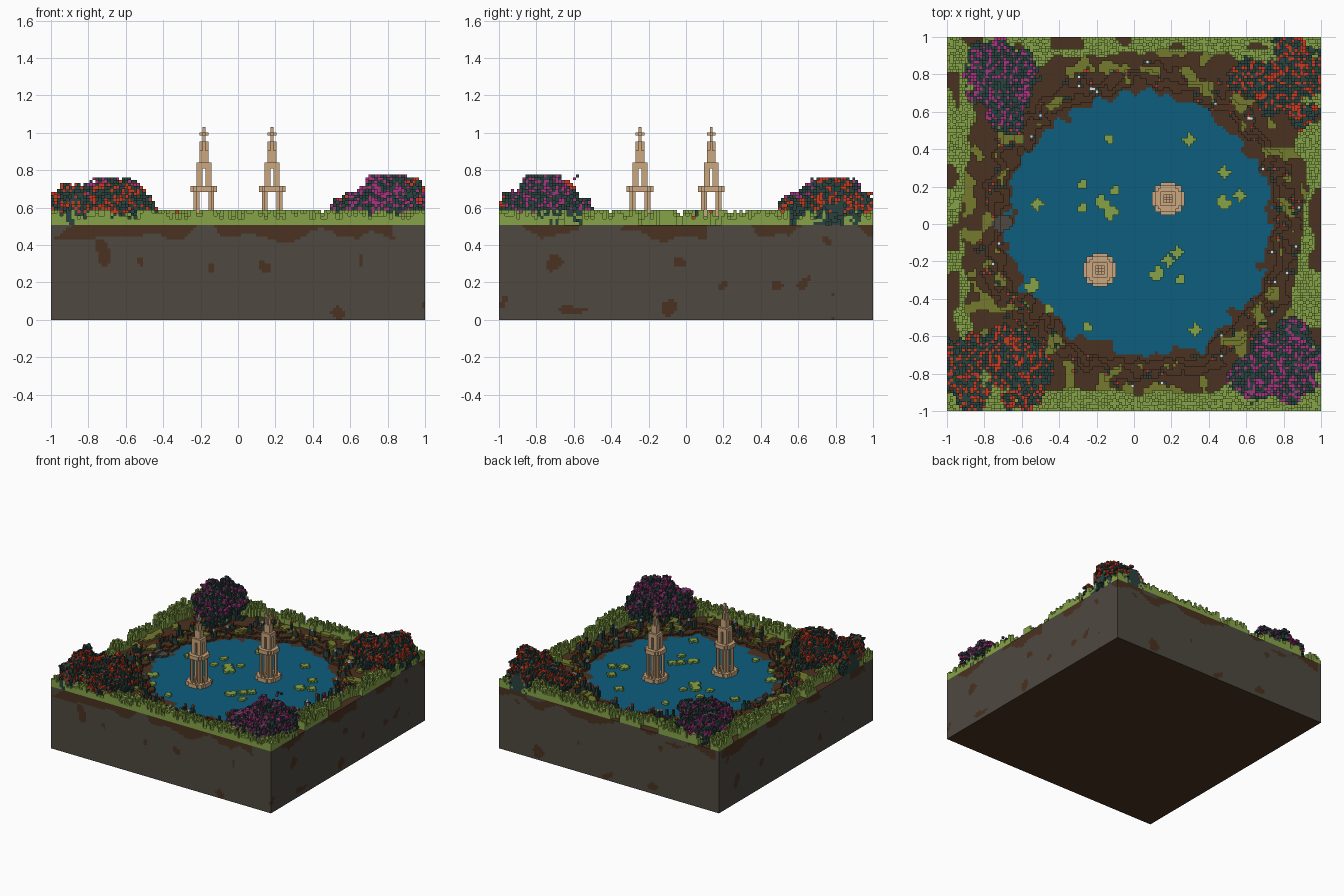
import bpy
import math
import random
from mathutils import Vector, noise

if "Cube" in bpy.data.objects:
    bpy.data.objects.remove(bpy.data.objects["Cube"], do_unlink=True)

random.seed(7)
N = 126                # cubes along each side
S = 2 / N              # cube size
GROUND, WATER = 32, 29  # top layers of the ground and of the lake

# ---------- materials ----------
COLOURS = {
    "stone": "4E4940", "dirt": "4A3221", "water": "0D5D7D", "grass": "86A448",
    "moss": "767A2E", "foliage": "29423F", "red_petal": "CC3A1E",
    "magenta_petal": "A8327E", "sandstone": "CBA77E", "white_petal": "F0EEE8",
}


def linear(h):
    v = [int(h[i:i + 2], 16) / 255 for i in (0, 2, 4)]
    return [c / 12.92 if c <= 0.04045 else ((c + 0.055) / 1.055) ** 2.4 for c in v] + [1]


MATS = {}
for name, code in COLOURS.items():
    m = bpy.data.materials.new(name)
    m.use_nodes = True
    m.diffuse_color = linear(code)
    bsdf = m.node_tree.nodes["Principled BSDF"]
    bsdf.inputs["Base Color"].default_value = linear(code)
    bsdf.inputs["Roughness"].default_value = 0.9
    MATS[name] = m


# ---------- helpers ----------
def nz(x, y, z=0.0, f=1.0):
    return noise.noise(Vector((x * f + 11.3, y * f - 4.7, z * f + 2.1)))


def pos(i):
    return (i + 0.5) * S - 1


def cell(x):
    return int((x + 1) / S)


def inside(i, j):
    return 0 <= i < N and 0 <= j < N


height = {}   # ground height of each column
filled = {}   # every cube above the ground


def solid(c):
    return c in filled or (0 <= c[2] < height.get(c[:2], 0))


def build(name, cells, face_rule=None):
    """Make the outer faces of a set of cubes, joining equal neighbours into strips."""
    verts, faces, mats = [], [], []
    for axis in range(3):
        run = (axis + 1) % 3 if axis != 2 else 0
        side = 3 - axis - run
        for sign in (-1, 1):
            shown = {}
            for c, mat in cells.items():
                n = list(c)
                n[axis] += sign
                if not solid(tuple(n)):
                    shown[c] = face_rule(c, axis, sign) if face_rule else mat

            def step(c, d):
                n = list(c)
                n[run] += d
                return tuple(n)
            for c, mat in shown.items():
                if shown.get(step(c, -1)) == mat:
                    continue
                length = 1
                while shown.get(step(c, length)) == mat:
                    length += 1
                quad = []
                for u, v in ((0, 0), (length, 0), (length, 1), (0, 1)):
                    p = list(c)
                    p[axis] += sign > 0
                    p[run] += u
                    p[side] += v
                    quad.append((p[0] * S - 1, p[1] * S - 1, p[2] * S))
                even = (run - axis) % 3 == 1
                if even != (sign > 0):
                    quad.reverse()
                faces.append(range(len(verts), len(verts) + 4))
                verts += quad
                mats.append(mat)
    mesh = bpy.data.meshes.new(name)
    mesh.from_pydata(verts, [], faces)
    slots = sorted(set(mats))
    for s in slots:
        mesh.materials.append(MATS[s])
    mesh.polygons.foreach_set("material_index", [slots.index(m) for m in mats])
    mesh.update()
    bpy.context.collection.objects.link(bpy.data.objects.new(name, mesh))


parts = {}


def put(part, c, mat):
    if inside(c[0], c[1]) and not solid(c):
        filled[c] = mat
        parts.setdefault(part, {})[c] = mat


# ---------- ground heights, lake, moss and grass ----------
shore = {}
for i in range(N):
    for j in range(N):
        x, y = pos(i), pos(j)
        a = math.atan2(y, x - 0.03)
        edge = 0.70 + 0.05 * nz(math.cos(a), math.sin(a), 0, 2.5) + 0.07 * nz(x, y, 0, 14)
        t = math.hypot(x - 0.03, y) - edge
        shore[i, j] = t
        if t < 0:
            height[i, j] = WATER - 1
        else:
            height[i, j] = min(GROUND, WATER + int(t / 0.05 + 0.8 * nz(x, y, 3, 9) + 0.3))
        if i in (0, N - 1) or j in (0, N - 1):
            height[i, j] = GROUND

for (i, j), t in shore.items():
    x, y = pos(i), pos(j)
    h = height[i, j]
    border = (x ** 4 + y ** 4) ** 0.25 + 0.09 * nz(x, y, 5, 6)
    rim = max(abs(x), abs(y))
    bare = rim > 0.94 and nz(x, y, 9, 5) > 0.12 and y > -0.9
    if t < 0:
        put("water", (i, j, WATER - 1), "water")
    elif border > 0.905:
        if not bare:
            for k in range(random.choice((2, 3, 4, 5))):
                put("grass", (i, j, h + k), "grass")
    elif math.hypot(x + 0.7, y) < 0.055:
        put("shore_stones", (i, j, h), "stone")
    elif t > 0.06 and nz(x, y, 7, 11) > 0.2:
        put("moss_patches", (i, j, h), "moss")

# ---------- towers ----------


def ring(r):
    return [(a, b) for a in range(-r, r + 1) for b in range(-r, r + 1)
            if max(abs(a), abs(b)) == r and min(abs(a), abs(b)) < r]


def tower(part, ci, cj):
    span = range(-5, 6)
    disc = [(a, b) for a in span for b in span if a * a + b * b < 33]
    floor = [(a, b) for a, b in disc if a * a + b * b > 17 or (a + b) % 2 == 0]
    posts = [(a, b) for a, b in ring(3) if min(abs(a), abs(b)) == 2]
    collar = [(a, b) for a, b in disc if 8 < a * a + b * b < 21]
    upper = [(a, b) for a in (-2, 2) for b in (-2, 2)] + [(a, b) for a, b in ring(2) if a * b]
    cross = [(0, 0), (1, 0), (-1, 0), (0, 1), (0, -1)]
    block = [(a, b) for a in (-1, 0, 1) for b in (-1, 0, 1)]
    layers = [(29, 31, floor), (31, 43, posts), (43, 45, collar), (45, 51, upper),
              (51, 53, ring(2) + upper), (53, 57, [p for p in block if p != (0, 0)]),
              (57, 60, cross), (60, 62, [(0, 0)]), (62, 63, cross), (63, 65, [(0, 0)])]
    for k0, k1, plan in layers:
        for k in range(k0, k1):
            for a, b in plan:
                put(part, (ci + a, cj + b, k), "sandstone")


tower("front_tower", 51, 47)
tower("back_tower", 74, 71)

# ---------- lily pads ----------
PADS = [(-.13, .46), (.30, .46), (.48, .27), (-.27, .22), (-.11, .19), (-.51, .11), (.48, .12),
        (.57, .15), (-.27, .08), (-.17, .12), (-.12, .05), (.23, -.15), (.18, -.2), (.12, -.26),
        (.25, -.29), (-.54, -.32), (-.45, -.45), (-.24, -.55), (.33, -.56)]
for x, y in PADS:
    r = random.choice((3, 5, 6))
    notch = random.choice(((1, 1), (-1, 1), (1, -1), (-1, -1)))
    for a in range(-2, 3):
        for b in range(-2, 3):
            if a * a + b * b < r and not (a * notch[0] > 0 and b * notch[1] > 0):
                put("lily_pads", (cell(x) + a, cell(y) + b, WATER), "grass")


# ---------- corner bushes: (x, y, radius, top) for each clump ----------
def bush(part, petal, clumps):
    for x, y, r, top in clumps:
        n = int(r / S) + 2
        kz = GROUND + 3
        tall = top / S - kz
        for a in range(-n, n + 1):
            for b in range(-n, n + 1):
                for k in range(GROUND, int(top / S) + 1):
                    px, py = x + a * S, y + b * S
                    e = math.sqrt((a * S / r) ** 2 + (b * S / r) ** 2 + ((k - kz) / tall) ** 2)
                    e += 0.5 * nz(px, py, k * S, 11)
                    if e < 0.72 or (e < 1.02 and random.random() < 0.5):
                        flower = e > 0.72 and k > GROUND + 3 and random.random() < 0.36
                        c = (cell(px), cell(py), k)
                        if c in parts["grass"]:   # leaves push the grass aside
                            del parts["grass"][c], filled[c]
                        put(part, c, petal if flower else "foliage")


bush("front_left_bush", "red_petal", [(-.66, -.72, .16, .74), (-.89, -.72, .13, .72),
     (-.6, -.88, .12, .68), (-.88, -.9, .1, .68), (-.52, -.76, .08, .66)])
bush("back_right_bush", "red_petal", [(.86, .78, .16, .75), (.62, .78, .11, .67),
     (.92, .6, .08, .67), (.84, .93, .1, .68), (.72, .66, .08, .65)])
bush("front_right_bush", "magenta_petal", [(.8, -.75, .18, .77), (.65, -.83, .13, .67),
     (.85, -.58, .09, .66)])
bush("back_left_bush", "magenta_petal", [(-.7, .78, .18, .75), (-.8, .86, .11, .7),
     (-.68, .59, .11, .67)])

# ---------- flowering plants on the shore ----------
for n in range(120):
    a = random.uniform(0, 2 * math.pi)
    r = random.uniform(0.73, 0.87)
    i, j = cell(0.02 + r * math.cos(a)), cell(r * math.sin(a))
    if shore[i, j] < 0.01:
        continue
    h = height[i, j]
    tall = random.randint(2, 4)
    for k in range(tall):
        put("shore_plants", (i, j, h + k), "foliage")
    for da, db in random.sample([(1, 0), (-1, 0), (0, 1), (0, -1)], 2):
        for k in range(random.randint(1, tall)):
            put("shore_plants", (i + da, j + db, h + k), "foliage")
    petal = random.choice(("red_petal", "red_petal", "red_petal", "white_petal", "foliage"))
    put("shore_plants", (i, j, h + tall), petal)


# ---------- earth block ----------
def earth_colour(c, axis, sign):
    rim = (axis < 2) and c[axis] in (0, N - 1)
    if not rim:
        return "dirt"
    x, y, z = (v * S for v in c)
    seam = c[2] > 28 + 5 * nz(x, y, 0, 5) and nz(x, y, z, 4) > -0.1
    return "dirt" if seam or nz(x, y, z, 8) > 0.52 else "stone"


earth = {}
for (i, j), h in height.items():
    rim = i in (0, N - 1) or j in (0, N - 1)
    for k in range(h) if rim else [0] + list(range(WATER - 2, h)):
        earth[i, j, k] = "dirt"
build("earth_block", earth, earth_colour)

for part, cells in parts.items():
    build(part, cells)
